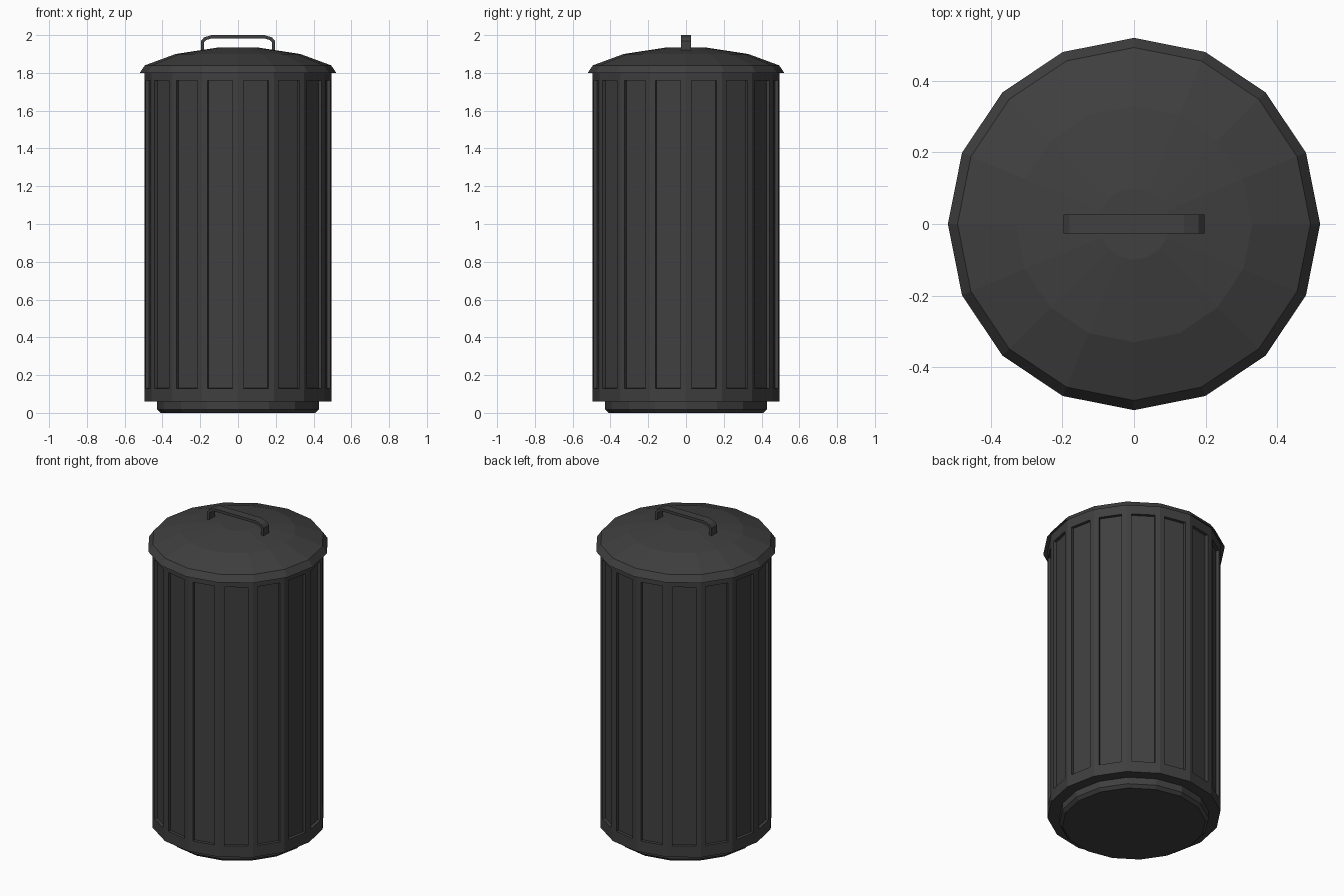
import bpy, bmesh
from math import cos, sin, tau

if "Cube" in bpy.data.objects:
    bpy.data.objects.remove(bpy.data.objects["Cube"])

SIDES = 16


def finish(name, bm):
    bmesh.ops.recalc_face_normals(bm, faces=bm.faces)
    mesh = bpy.data.meshes.new(name)
    bm.to_mesh(mesh)
    bm.free()
    obj = bpy.data.objects.new(name, mesh)
    bpy.context.collection.objects.link(obj)
    return obj


def lathe(profile):
    """Flat-sided turned solid from (radius, z) points, capped at both ends."""
    bm = bmesh.new()
    rings = [[bm.verts.new((r * cos(tau * i / SIDES), r * sin(tau * i / SIDES), z))
              for i in range(SIDES)] for r, z in profile]
    for a, b in zip(rings, rings[1:]):
        for i in range(SIDES):
            j = (i + 1) % SIDES
            bm.faces.new((a[i], a[j], b[j], b[i]))
    bm.faces.new(rings[0][::-1])
    bm.faces.new(rings[-1])
    bmesh.ops.recalc_face_normals(bm, faces=bm.faces)
    return bm


# Body with a recessed panel in each side
bm = lathe([(0.495, 0.06), (0.495, 1.83)])
walls = [f for f in bm.faces if abs(f.normal.z) < 0.1]
bmesh.ops.inset_individual(bm, faces=walls, thickness=0.041)
for f in walls:
    for v in f.verts:
        v.co.z = 0.13 if v.co.z < 1 else 1.76
bm.normal_update()
bmesh.ops.inset_individual(bm, faces=walls, thickness=0.001, depth=-0.018)
finish("body", bm)

# Foot below the body
finish("foot", lathe([(0.41, 0.0), (0.428, 0.018), (0.428, 0.065)]))

# Domed lid with flared skirt
finish("lid", lathe([(0.485, 1.825), (0.52, 1.80), (0.493, 1.84),
                     (0.33, 1.90), (0.10, 1.935)]))

# Handle: flat strap bent over the lid
half_outer = [(0.197, 1.912), (0.197, 1.968), (0.18, 1.988), (0.14, 2.0)]
half_inner = [(0.18, 1.912), (0.18, 1.962), (0.168, 1.974), (0.137, 1.983)]


def mirrored(half):
    return half + [(-x, z) for x, z in reversed(half)]


bm = bmesh.new()
outer, inner = mirrored(half_outer), mirrored(half_inner)
rows = [[bm.verts.new((x, y, z)) for x, z, y in
         ((*o, -0.027), (*o, 0.027), (*i, 0.027), (*i, -0.027))]
        for o, i in zip(outer, inner)]
for a, b in zip(rows, rows[1:]):
    for k in range(4):
        n = (k + 1) % 4
        bm.faces.new((a[k], a[n], b[n], b[k]))
bm.faces.new(rows[0])
bm.faces.new(rows[-1])
handle = finish("handle", bm)

# Dark grey plastic
mat = bpy.data.materials.new("dark_grey")
mat.diffuse_color = (0.05, 0.05, 0.05, 1)
mat.use_nodes = True
mat.node_tree.nodes["Principled BSDF"].inputs["Base Color"].default_value = mat.diffuse_color
for obj in bpy.context.collection.objects:
    obj.data.materials.append(mat)
